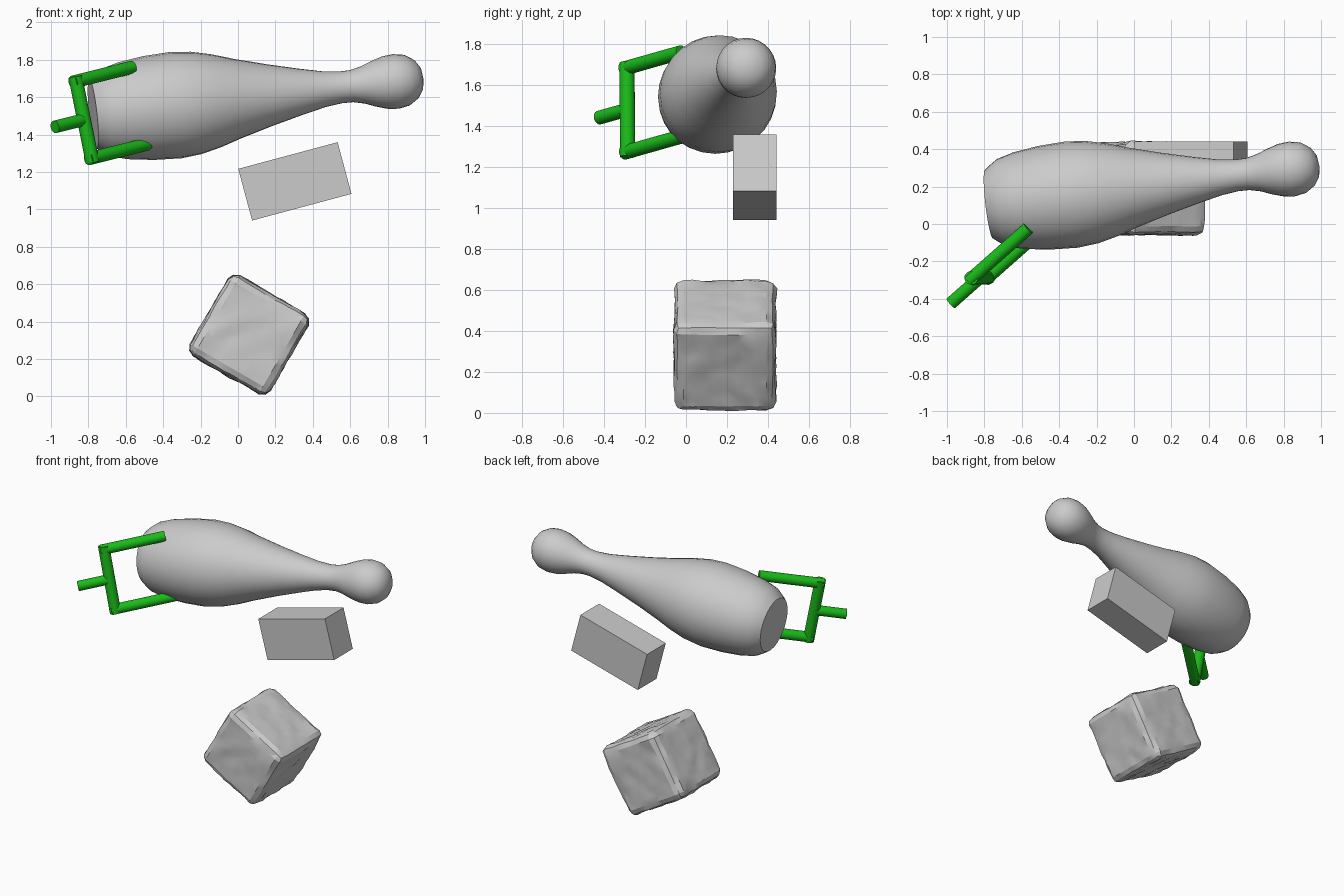
import bpy, bmesh, math
from mathutils import Vector, Matrix, noise

if "Cube" in bpy.data.objects:
    bpy.data.objects.remove(bpy.data.objects["Cube"])


def add_object(name, bm, smooth_angle=None, mat=None):
    bmesh.ops.recalc_face_normals(bm, faces=bm.faces)
    mesh = bpy.data.meshes.new(name)
    bm.to_mesh(mesh)
    bm.free()
    obj = bpy.data.objects.new(name, mesh)
    bpy.context.collection.objects.link(obj)
    if mat:
        mesh.materials.append(mat)
    if smooth_angle is not None:
        bpy.ops.object.select_all(action='DESELECT')
        obj.select_set(True)
        bpy.context.view_layer.objects.active = obj
        bpy.ops.object.shade_smooth_by_angle(angle=math.radians(smooth_angle))
    return obj


def align(start, direction):
    """Matrix placing local z along a direction from a start point."""
    rot = Vector(direction).to_track_quat('Z', 'Y').to_matrix().to_4x4()
    return Matrix.Translation(start) @ rot


def rod(name, a, b, radius, mat):
    a, b = Vector(a), Vector(b)
    bm = bmesh.new()
    bmesh.ops.create_cone(bm, cap_ends=True, segments=20, radius1=radius,
                          radius2=radius, depth=(b - a).length)
    bm.transform(align((a + b) / 2, b - a))
    return add_object(name, bm, 40, mat)


def lathe(name, profile, matrix, segments=28):
    bm = bmesh.new()
    verts = [bm.verts.new((r, 0, t)) for t, r in profile]
    edges = [bm.edges.new(p) for p in zip(verts, verts[1:])]
    bmesh.ops.spin(bm, geom=verts + edges, cent=(0, 0, 0), axis=(0, 0, 1),
                   angle=math.tau, steps=segments)
    bmesh.ops.remove_doubles(bm, verts=bm.verts, dist=0.0005)
    bm.transform(matrix)
    return add_object(name, bm, 35)


# Tilted bowling pin: (distance from base, radius), flat base to round head
pin_base, head = Vector((-0.775, 0.106, 1.51)), Vector((0.85, 0.295, 1.685))
profile = [(0, 0), (0, 0.185), (0.025, 0.205), (0.07, 0.235), (0.16, 0.26),
           (0.30, 0.279), (0.45, 0.286), (0.56, 0.275), (0.67, 0.249),
           (0.78, 0.214), (0.95, 0.167), (1.12, 0.125), (1.25, 0.096),
           (1.34, 0.085), (1.40, 0.086), (1.46, 0.100), (1.52, 0.123),
           (1.58, 0.141), (1.64, 0.147), (1.70, 0.136), (1.75, 0.103),
           (1.778, 0.06), (1.788, 0)]
lathe("bowling_pin", profile, align(pin_base, head - pin_base))

# Plain tilted block
bm = bmesh.new()
bmesh.ops.create_cube(bm, size=1)
bm.transform(Matrix.Translation((0.304, 0.335, 1.15))
             @ Matrix.Rotation(math.radians(-15), 4, 'Y')
             @ Matrix.Diagonal((0.55, 0.212, 0.286, 1)))
add_object("block", bm)

# Rough cube with rounded, lumpy surface
bm = bmesh.new()
bmesh.ops.create_cube(bm, size=1)
bmesh.ops.subdivide_edges(bm, edges=bm.edges, cuts=10, use_grid_fill=True)
half, rim = 0.247, 0.05
for v in bm.verts:
    p = v.co * 2 * half
    core = Vector([max(rim - half, min(half - rim, c)) for c in p])
    out = (p - core).normalized()
    v.co = core + out * (rim + 0.011 * noise.noise(p * 13 + Vector((3, 7, 1))))
bmesh.ops.triangulate(bm, faces=bm.faces)
bm.transform(Matrix.Translation((0.06, 0.19, 0.33))
             @ Matrix.Rotation(math.radians(30), 4, 'Y'))
add_object("rough_cube", bm, 20)

# Green two-pronged fork
green = bpy.data.materials.new("green")
green.diffuse_color = (0.01, 0.5, 0.01, 1)
green.use_nodes = True
green.node_tree.nodes["Principled BSDF"].inputs["Base Color"].default_value = green.diffuse_color
top, bottom = Vector((-0.865, -0.288, 1.685)), Vector((-0.782, -0.285, 1.275))
reach = Vector((0.30, 0.265, 0.075))
middle = (top + bottom) / 2
along = (bottom - top).normalized() * 0.025
rod("fork_crossbar", top - along, bottom + along, 0.037, green)
rod("fork_handle", middle - reach * 0.52, middle, 0.034, green)
for name, end in (("upper", top), ("lower", bottom)):
    rod(f"fork_{name}_prong", end - reach * 0.06, end + reach, 0.035, green)
